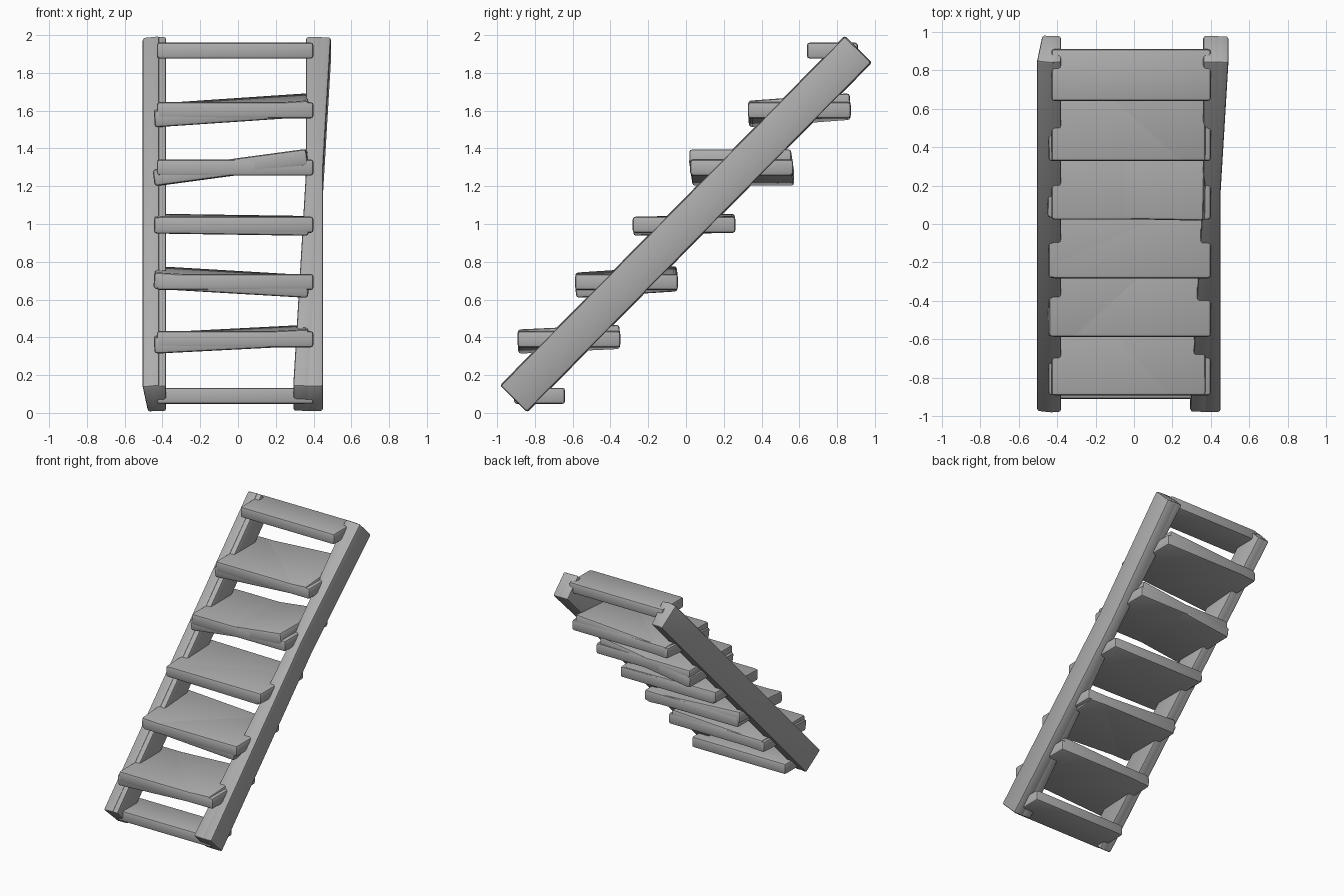
import bpy, bmesh, math
from mathutils import Matrix

if "Cube" in bpy.data.objects:
    bpy.data.objects.remove(bpy.data.objects["Cube"])

grey = bpy.data.materials.new("plain grey")
grey.diffuse_color = (0.42, 0.42, 0.42, 1)
grey.use_nodes = True
grey.node_tree.nodes["Principled BSDF"].inputs["Base Color"].default_value = grey.diffuse_color


def board(name, loc, size, rot, bevel):
    """Soft-edged plank with the given rotation matrix."""
    bm = bmesh.new()
    bmesh.ops.create_cube(bm, size=1)
    bmesh.ops.scale(bm, vec=size, verts=bm.verts)
    bmesh.ops.bevel(bm, geom=list(bm.edges), offset=bevel, segments=2,
                    profile=0.5, affect='EDGES')
    bmesh.ops.transform(bm, matrix=rot, verts=bm.verts)
    me = bpy.data.meshes.new(name)
    bm.to_mesh(me)
    bm.free()
    me.materials.append(grey)
    ob = bpy.data.objects.new(name, me)
    ob.location = loc
    bpy.context.collection.objects.link(ob)
    bpy.ops.object.select_all(action='DESELECT')
    ob.select_set(True)
    bpy.context.view_layer.objects.active = ob
    bpy.ops.object.shade_smooth_by_angle(angle=math.radians(40))


def turn(angle, axis):
    return Matrix.Rotation(angle, 4, axis)


# Side rails: each side is a true plank plus a slightly askew twin
slope = turn(math.radians(45.4), 'X')
rails = [("left_rail", -0.425, 0, 0),
         ("left_rail_askew", -0.447, 0.0, -0.15),
         ("right_rail", 0.405, 0, 0),
         ("right_rail_askew", 0.392, -0.11 / 2.6, 0)]
for name, x, yaw, roll in rails:
    rot = slope @ turn(yaw, 'Z') @ turn(roll, 'Y')
    board(name, (x, 0, 1.0), (0.09, 2.6, 0.196), rot, 0.012)

# Narrow end treads at the bottom and top
straight = Matrix.Identity(4)
board("bottom_tread", (-0.015, -0.775, 0.09), (0.83, 0.27, 0.086), straight, 0.016)
board("top_tread", (-0.015, 0.775, 1.918), (0.83, 0.27, 0.086), straight, 0.016)

# Deep treads: a level board with a tilted twin (rise to the right, rise to the back)
tilts = [(0.042, 0.025), (-0.048, 0.035), (-0.012, 0.018), (0.11, 0.0), (0.055, 0.04)]
for i, (rise_right, rise_back) in enumerate(tilts):
    y = -0.62 + 0.305 * i
    z = 0.39 + 0.303 * i
    board(f"tread_{i + 1}", (-0.015, y, z), (0.83, 0.545, 0.086), straight, 0.016)
    rot = turn(-rise_right / 0.82, 'Y') @ turn(rise_back / 0.54, 'X')
    if i == 3:
        rot = turn(-0.02, 'Z') @ rot
    board(f"tread_{i + 1}_tilted", (-0.035, y, z), (0.82, 0.54, 0.088), rot, 0.016)
